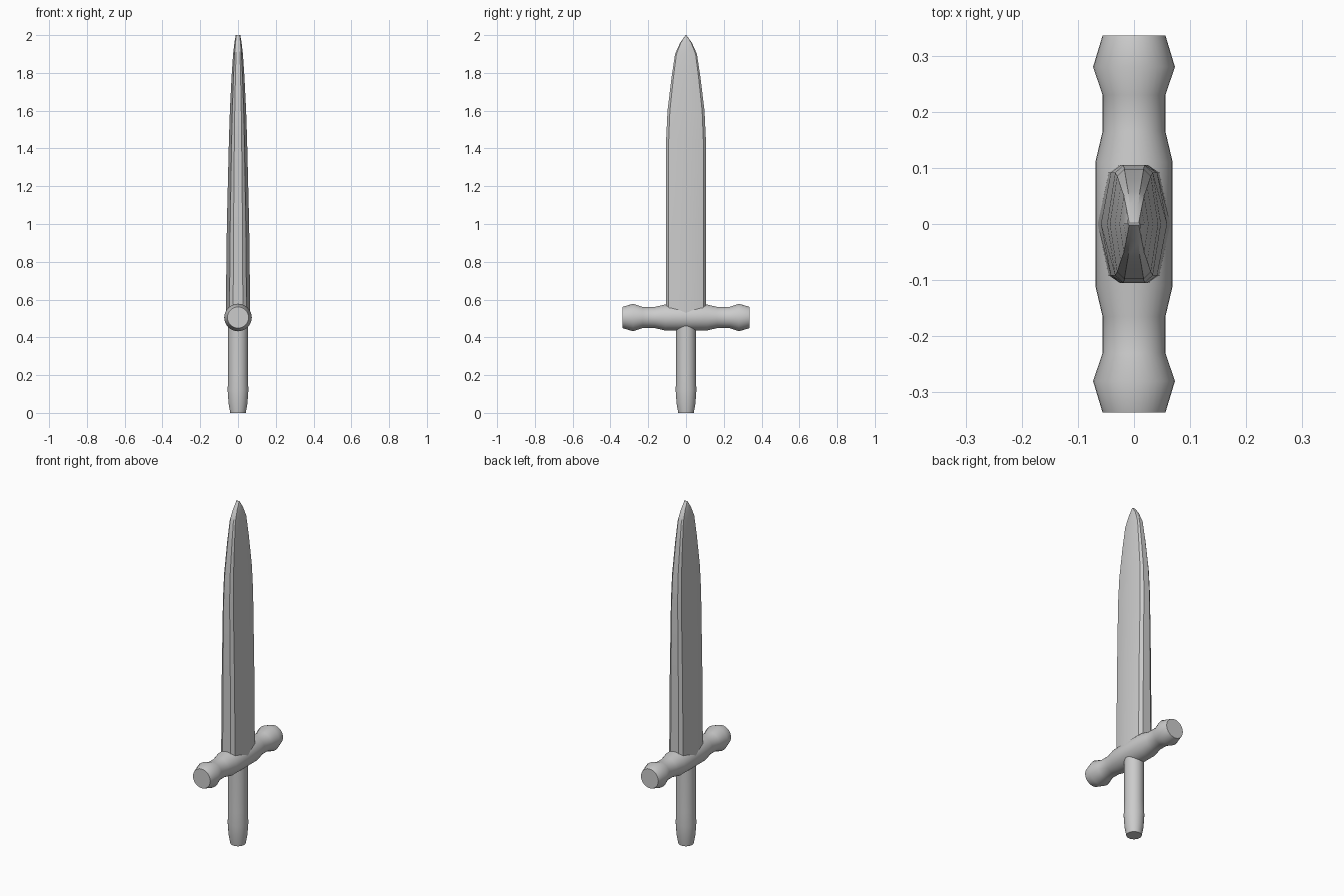
import bpy, bmesh, math

if "Cube" in bpy.data.objects:
    bpy.data.objects.remove(bpy.data.objects["Cube"])


def loft(name, rings, angle=40):
    """Skin equal-length rings of points into a capped solid."""
    bm = bmesh.new()
    loops = [[bm.verts.new(p) for p in ring] for ring in rings]
    n = len(loops[0])
    for a, b in zip(loops, loops[1:]):
        for i in range(n):
            j = (i + 1) % n
            bm.faces.new((a[i], a[j], b[j], b[i]))
    bm.faces.new(loops[0])
    bm.faces.new(loops[-1])
    bmesh.ops.recalc_face_normals(bm, faces=bm.faces)
    mesh = bpy.data.meshes.new(name)
    bm.to_mesh(mesh)
    bm.free()
    ob = bpy.data.objects.new(name, mesh)
    bpy.context.collection.objects.link(ob)
    bpy.ops.object.select_all(action='DESELECT')
    ob.select_set(True)
    bpy.context.view_layer.objects.active = ob
    bpy.ops.object.shade_smooth_by_angle(angle=math.radians(angle))
    return ob


def circle(r, n=32):
    return [(r * math.cos(2 * math.pi * i / n), r * math.sin(2 * math.pi * i / n))
            for i in range(n)]


# Grip: turned along z, tapered at the pommel
grip = [(0, 0.041), (0.05, 0.050), (0.12, 0.055), (0.20, 0.052), (0.50, 0.052)]
loft("grip", [[(x, y, z) for x, y in circle(r)] for z, r in grip])

# Crossguard: turned along y, symmetric about the middle
half = [(0.11, 0.069), (0.165, 0.056), (0.23, 0.056), (0.28, 0.073), (0.336, 0.056)]
guard = [(-y, r) for y, r in reversed(half)] + half
loft("crossguard", [[(x, y, 0.505 + z) for x, z in circle(r)] for y, r in guard])

# Blade: ten-sided section (ridge, bevelled edge, narrow side) tapering to the tip
# columns: z, ridge half thickness, half width
blade = [(0.50, 0.065, 0.105), (1.00, 0.059, 0.105), (1.45, 0.048, 0.105),
         (1.60, 0.043, 0.098), (1.78, 0.034, 0.076), (1.90, 0.026, 0.058),
         (1.96, 0.019, 0.031), (2.00, 0.012, 0.002)]
rings = []
for z, t, w in blade:
    q = [(t, 0), (0.70 * t, 0.87 * w), (0.40 * t, w)]
    right = [(x, -y) for x, y in q[:0:-1]] + q
    rings.append([(x, y, z) for x, y in right] + [(-x, -y, z) for x, y in right])
loft("blade", rings, 25)
